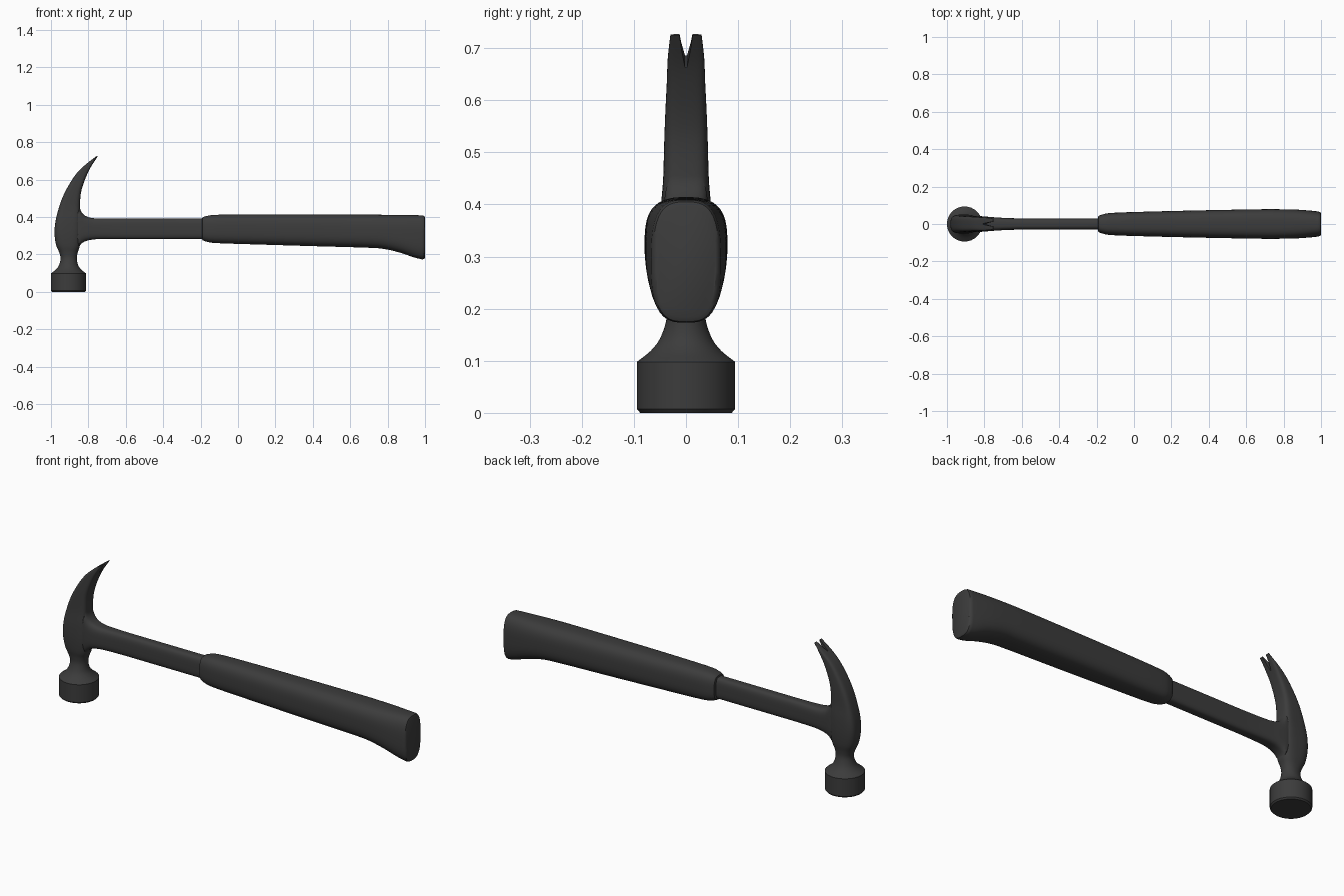
import bpy, bmesh, math

STEEL = bpy.data.materials.new("dark_steel")
STEEL.diffuse_color = (0.045, 0.045, 0.045, 1)


def spline(stations, steps=5):
    """Catmull-Rom interpolation through the stations."""
    p = [stations[0]] + stations + [stations[-1]]
    out = []
    for i in range(1, len(p) - 2):
        for k in range(steps):
            t = k / steps
            out.append(tuple(
                0.5 * (2 * b + (c - a) * t + (2 * a - 5 * b + 4 * c - d) * t * t
                       + (3 * b - a - 3 * c + d) * t ** 3)
                for a, b, c, d in zip(*p[i - 1:i + 3])))
    return out + [stations[-1]]


def loft(name, stations, sides=40):
    """Station: two opposite points (x0, z0, x1, z1), half width in y, squareness."""
    bm = bmesh.new()
    rings = []
    for x0, z0, x1, z1, hy, n in stations:
        ring = []
        for i in range(sides):
            a = math.tau * (i + 0.5) / sides
            c, s = math.cos(a), math.sin(a)
            u = 0.5 + 0.5 * math.copysign(abs(c) ** (2 / n), c)
            v = hy * math.copysign(abs(s) ** (2 / n), s)
            ring.append(bm.verts.new((x0 + (x1 - x0) * u, v, z0 + (z1 - z0) * u)))
        rings.append(ring)
    for r, q in zip(rings, rings[1:]):
        for i in range(sides):
            j = (i + 1) % sides
            bm.faces.new((r[i], r[j], q[j], q[i]))
    bm.faces.new(rings[0])
    bm.faces.new(rings[-1])
    bmesh.ops.recalc_face_normals(bm, faces=bm.faces)
    me = bpy.data.meshes.new(name)
    bm.to_mesh(me)
    bm.free()
    ob = bpy.data.objects.new(name, me)
    bpy.context.collection.objects.link(ob)
    me.materials.append(STEEL)
    return ob


def combine(ob, other, operation):
    m = ob.modifiers.new("combine", 'BOOLEAN')
    m.operation, m.solver, m.object = operation, 'EXACT', other
    bpy.context.view_layer.objects.active = ob
    bpy.ops.object.modifier_apply(modifier=m.name)
    bpy.data.objects.remove(other)


# striking face and poll: round rings
CX = -0.906
poll = [(CX - r, z, CX + r, z, r, 2) for r, z in
        ((0.088, 0.0), (0.094, 0.007), (0.094, 0.098))]
# neck, cheek and curved claw: outer point, inner point
body = spline([
    (-0.998, 0.100, -0.814, 0.100, 0.092, 2),
    (-0.974, 0.119, -0.838, 0.119, 0.068, 2),
    (-0.957, 0.143, -0.855, 0.143, 0.050, 2),
    (-0.949, 0.178, -0.861, 0.178, 0.038, 2.1),
    (-0.956, 0.210, -0.857, 0.210, 0.039, 2.4),
    (-0.973, 0.252, -0.846, 0.245, 0.046, 2.8),
    (-0.981, 0.310, -0.840, 0.310, 0.050, 3.2),
    (-0.977, 0.370, -0.842, 0.390, 0.049, 3.6),
    (-0.962, 0.435, -0.845, 0.455, 0.044, 4),
    (-0.938, 0.505, -0.841, 0.520, 0.042, 4),
    (-0.905, 0.570, -0.829, 0.570, 0.040, 4),
    (-0.860, 0.637, -0.808, 0.624, 0.037, 4),
    (-0.808, 0.686, -0.784, 0.672, 0.035, 4),
    (-0.754, 0.727, -0.750, 0.724, 0.030, 3)])
head = loft("head_and_shaft", poll + body)

# shaft, flaring into the head
shaft = loft("shaft", [
    (-0.885, 0.262, -0.885, 0.440, 0.040, 3.5),
    (-0.850, 0.240, -0.850, 0.458, 0.043, 3.5),
    (-0.838, 0.257, -0.838, 0.428, 0.043, 3.5),
    (-0.820, 0.269, -0.820, 0.408, 0.042, 3.5),
    (-0.795, 0.277, -0.795, 0.397, 0.040, 3.5),
    (-0.760, 0.281, -0.760, 0.392, 0.037, 3.5),
    (-0.700, 0.282, -0.700, 0.391, 0.033, 3.5),
    (-0.620, 0.282, -0.620, 0.391, 0.030, 3.5),
    (-0.150, 0.282, -0.150, 0.391, 0.030, 3.5)])
combine(head, shaft, 'UNION')

# nail notch: wedge running along the claw tip
bm = bmesh.new()
apex, d, n = (-0.803, 0.680), (0.78, 0.626), (-0.626, 0.78)
caps = []
for side in (-0.08, 0.08):
    caps.append([bm.verts.new((apex[0] + d[0] * l + n[0] * side, y,
                               apex[1] + d[1] * l + n[1] * side))
                 for l, y in ((0, -0.002), (0.04, -0.009), (0.09, -0.015),
                              (0.09, 0.015), (0.04, 0.009), (0, 0.002))])
    bm.faces.new(caps[-1])
for i in range(6):
    j = (i + 1) % 6
    bm.faces.new((caps[0][i], caps[0][j], caps[1][j], caps[1][i]))
bmesh.ops.recalc_face_normals(bm, faces=bm.faces)
me = bpy.data.meshes.new("notch_cutter")
bm.to_mesh(me)
bm.free()
cutter = bpy.data.objects.new("notch_cutter", me)
cutter.hide_render = True
bpy.context.collection.objects.link(cutter)
combine(head, cutter, 'DIFFERENCE')

# grip with a flared, rounded end
grip = loft("grip", [(-0.192, 0.284, -0.192, 0.390, 0.036, 3)] + spline([
    (-0.190, 0.276, -0.190, 0.398, 0.043, 3),
    (-0.165, 0.267, -0.165, 0.406, 0.052, 3),
    (-0.110, 0.260, -0.110, 0.412, 0.060, 3),
    (0.100, 0.253, 0.100, 0.414, 0.067, 3),
    (0.400, 0.244, 0.400, 0.414, 0.074, 3),
    (0.680, 0.236, 0.680, 0.413, 0.079, 3),
    (0.780, 0.229, 0.780, 0.412, 0.079, 3),
    (0.870, 0.208, 0.870, 0.411, 0.077, 3),
    (0.940, 0.184, 0.940, 0.410, 0.072, 3),
    (0.985, 0.173, 0.988, 0.409, 0.067, 3)])
    + [(0.995, 0.175, 0.997, 0.405, 0.063, 3), (1.0, 0.184, 1.0, 0.397, 0.057, 3)])

for ob in (head, grip):
    bpy.ops.object.select_all(action='DESELECT')
    ob.select_set(True)
    bpy.context.view_layer.objects.active = ob
    bpy.ops.object.shade_smooth_by_angle(angle=math.radians(35))
